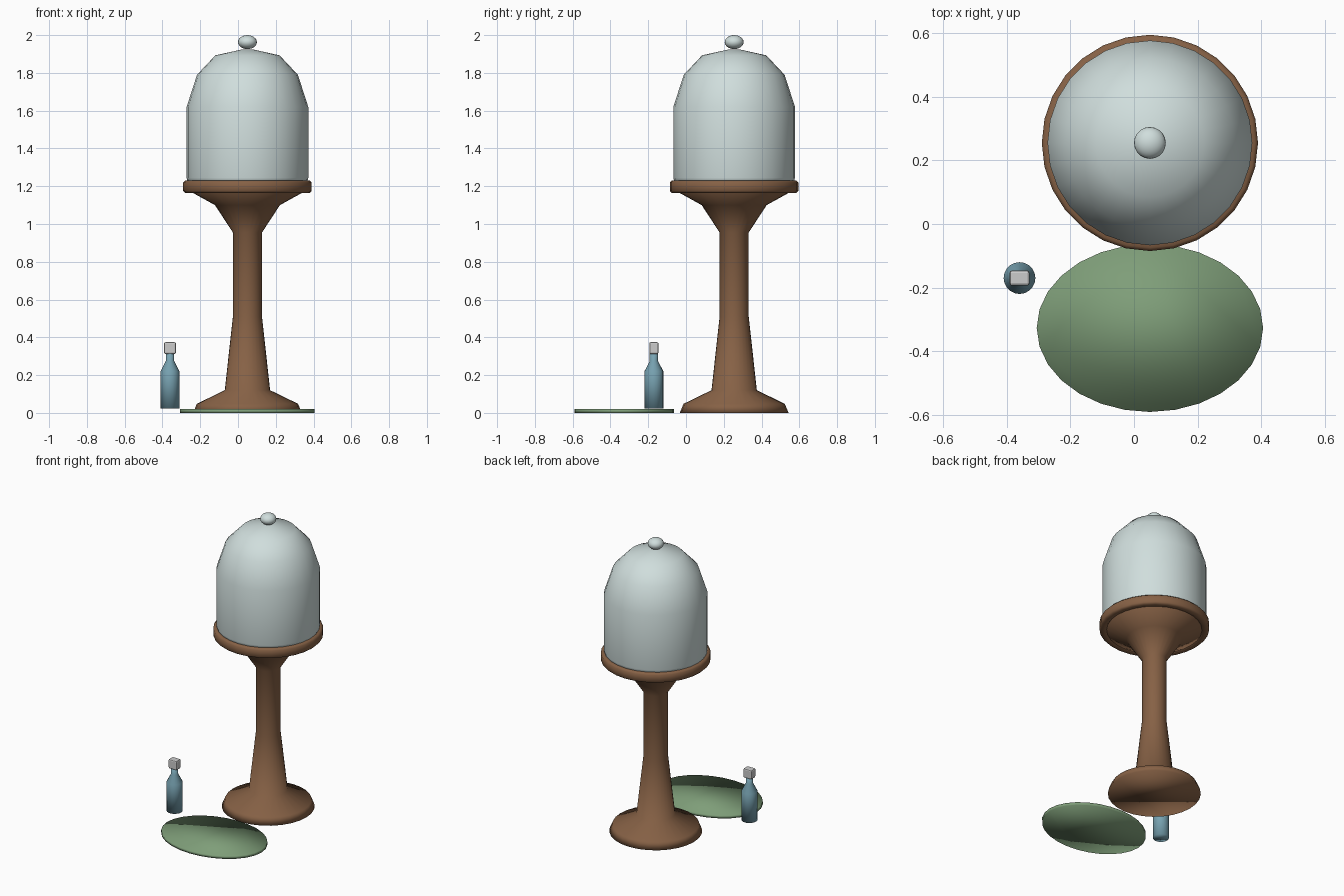
import bpy, bmesh, math

if "Cube" in bpy.data.objects:
    bpy.data.objects.remove(bpy.data.objects["Cube"])

SIDES = 28
CX, CY = 0.05, 0.255  # axis of the stand


def material(name, rgb):
    m = bpy.data.materials.new(name)
    m.diffuse_color = (*rgb, 1)
    m.use_nodes = True
    m.node_tree.nodes["Principled BSDF"].inputs["Base Color"].default_value = m.diffuse_color
    return m


wood = material("wood", (0.24, 0.12, 0.06))
glass = material("pale_glass", (0.63, 0.73, 0.72))
green = material("green", (0.21, 0.34, 0.19))
blue = material("blue", (0.19, 0.37, 0.45))


def lathe(name, profile, loc, mat, sides=SIDES, scale_y=1.0, ring=False):
    """Turn an (r, z) profile, bottom to top; cap the ends or close it as a ring."""
    bm = bmesh.new()
    rows = []
    for r, z in profile:
        rows.append([bm.verts.new((r * math.cos(a), r * math.sin(a) * scale_y, z))
                     for a in (2 * math.pi * i / sides for i in range(sides))])
    pairs = list(zip(rows, rows[1:]))
    if ring:
        pairs.append((rows[-1], rows[0]))
    else:
        bm.faces.new(rows[0][::-1])
        bm.faces.new(rows[-1])
    for lo, hi in pairs:
        for i in range(sides):
            j = (i + 1) % sides
            bm.faces.new((lo[i], lo[j], hi[j], hi[i]))
    bmesh.ops.recalc_face_normals(bm, faces=bm.faces)
    for f in bm.faces:
        f.smooth = True
    me = bpy.data.meshes.new(name)
    bm.to_mesh(me)
    bm.free()
    me.materials.append(mat)
    ob = bpy.data.objects.new(name, me)
    ob.location = loc
    bpy.context.collection.objects.link(ob)
    return ob


# Turned pedestal with flared foot and bowl
lathe("pedestal", [(0.288, 0), (0.268, 0.048), (0.12, 0.12), (0.077, 0.51),
                   (0.077, 0.955), (0.172, 1.10), (0.295, 1.168), (0.295, 1.20)],
      (CX, CY, 0), wood)

# Rim ring with bevelled edges
lathe("rim", [(0.30, 1.165), (0.33, 1.165), (0.34, 1.175), (0.34, 1.22),
              (0.33, 1.23), (0.29, 1.23), (0.285, 1.20), (0.29, 1.175)],
      (CX, CY, 0), wood, ring=True)

# Bell-shaped dome
lathe("dome", [(0.315, 1.215), (0.322, 1.245), (0.322, 1.62), (0.267, 1.79),
               (0.17, 1.893), (0.025, 1.925)], (CX, CY, 0), glass)

# Flattened knob on the dome
bpy.ops.mesh.primitive_uv_sphere_add(segments=20, ring_count=12, radius=0.05,
                                     location=(CX, CY, 1.963))
knob = bpy.context.object
knob.name = "knob"
knob.scale = (1, 1, 0.74)
knob.data.materials.append(glass)
bpy.ops.object.shade_smooth()

# Oval mat on the ground
lathe("mat", [(0.356, 0), (0.356, 0.02)], (CX, -0.327, 0), green, scale_y=0.264 / 0.356)

# Small bottle
lathe("bottle", [(0.05, 0.023), (0.05, 0.22), (0.022, 0.275), (0.022, 0.33)],
      (-0.36, -0.17, 0), blue, sides=20)

# Bevelled block stopper
bpy.ops.mesh.primitive_cube_add(size=1, location=(-0.36, -0.17, 0.343))
cap = bpy.context.object
cap.name = "bottle_cap"
cap.scale = (0.063, 0.048, 0.063)
bpy.ops.object.transform_apply(location=False, rotation=False, scale=True)
bevel = cap.modifiers.new("bevel", "BEVEL")
bevel.width = 0.008
bevel.segments = 2
